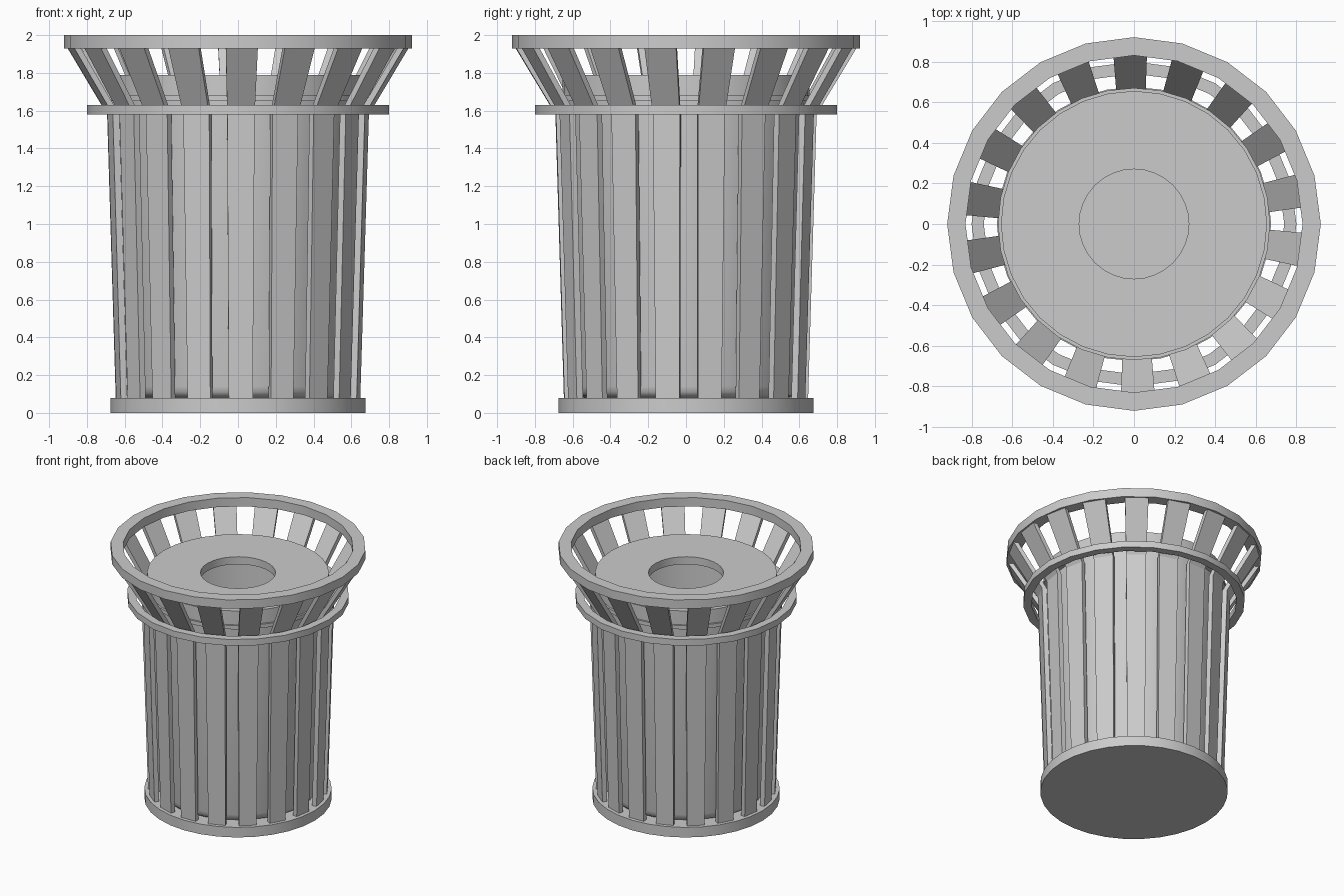
import bpy, bmesh
from math import sin, cos, radians, tau

if "Cube" in bpy.data.objects:
    bpy.data.objects.remove(bpy.data.objects["Cube"])


def finish(bm, name):
    bmesh.ops.remove_doubles(bm, verts=bm.verts, dist=1e-5)
    bmesh.ops.recalc_face_normals(bm, faces=bm.faces)
    mesh = bpy.data.meshes.new(name)
    bm.to_mesh(mesh)
    bm.free()
    ob = bpy.data.objects.new(name, mesh)
    bpy.context.collection.objects.link(ob)
    bpy.ops.object.select_all(action='DESELECT')
    ob.select_set(True)
    bpy.context.view_layer.objects.active = ob
    bpy.ops.object.shade_smooth_by_angle(angle=radians(35))
    return ob


def lathe(name, profile, sides):
    """Revolve a closed (radius, z) outline around the z axis."""
    bm = bmesh.new()
    rings = [[bm.verts.new((r * cos(tau * i / sides), r * sin(tau * i / sides), z))
              for i in range(sides)] for r, z in profile]
    for a, b in zip(rings, rings[1:] + rings[:1]):
        for i in range(sides):
            j = (i + 1) % sides
            bm.faces.new((a[i], a[j], b[j], b[i]))
    return finish(bm, name)


def band(name, r_in, r_out, z0, z1, sides):
    return lathe(name, [(r_in, z0), (r_out, z0), (r_out, z1), (r_in, z1)], sides)


# Solid base disc
bm = bmesh.new()
bmesh.ops.create_cone(bm, cap_ends=True, segments=32, radius1=0.675, radius2=0.675, depth=0.08)
bmesh.ops.translate(bm, verts=bm.verts, vec=(0, 0, 0.04))
finish(bm, "base")

# Top rim and middle hoop
band("top_rim", 0.83, 0.92, 1.93, 2.0, 24)
band("middle_hoop", 0.74, 0.80, 1.58, 1.63, 24)

# Inner bin with rounded bottom edge, hollow
lathe("liner", [(0.001, 0.08), (0.54, 0.08), (0.567, 0.09), (0.583, 0.11), (0.59, 0.14),
                (0.635, 1.66), (0.615, 1.66), (0.57, 0.14), (0.54, 0.10), (0.001, 0.10)], 32)

# Lid with centre hole, skirt and small lip
lathe("lid", [(0.27, 1.79), (0.655, 1.79), (0.655, 1.68), (0.67, 1.68), (0.67, 1.65),
              (0.625, 1.65), (0.625, 1.73), (0.27, 1.73)], 32)

# Bent slats: outer radius, z and width at each station
stations = [(0.645, 0.07, 0.127), (0.69, 1.58, 0.145), (0.906, 1.94, 0.17)]
thick = 0.035
bm = bmesh.new()
for k in range(18):
    a = radians(11.3 + 20 * k)
    loops = []
    for r, z, w in stations:
        corners = [(r, -w / 2), (r, w / 2), (r - thick, w / 2), (r - thick, -w / 2)]
        loops.append([bm.verts.new((x * cos(a) - y * sin(a), x * sin(a) + y * cos(a), z))
                      for x, y in corners])
    for lo, hi in zip(loops, loops[1:]):
        for i in range(4):
            j = (i + 1) % 4
            bm.faces.new((lo[i], lo[j], hi[j], hi[i]))
    bm.faces.new(loops[0][::-1])
    bm.faces.new(loops[-1])
slats = finish(bm, "slats")
slats.data.shade_flat()
